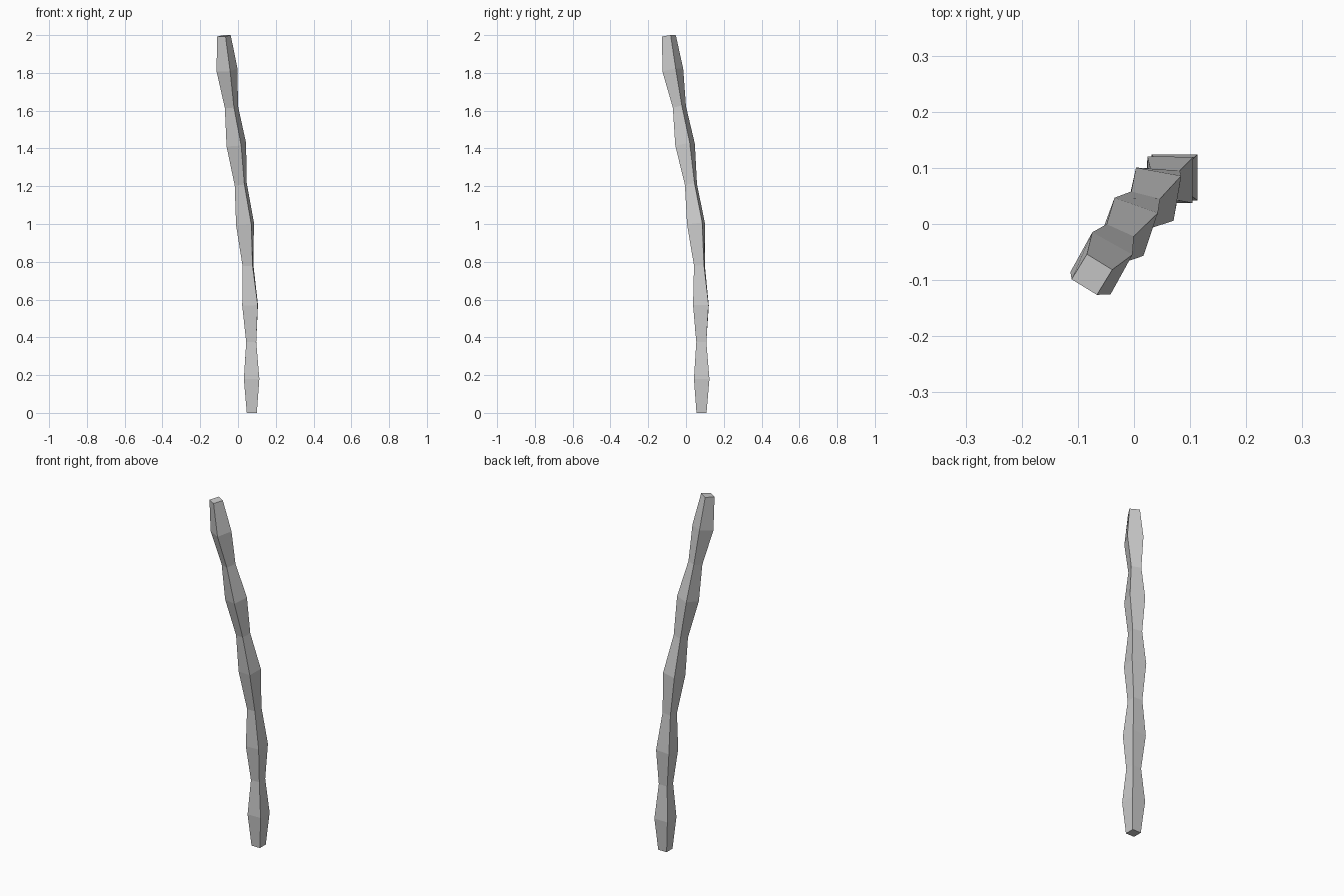
import bpy, bmesh
from math import radians
from mathutils import Vector, Matrix

if "Cube" in bpy.data.objects:
    bpy.data.objects.remove(bpy.data.objects["Cube"])

# Ring centres along the bent stem: x, y, z, twist in degrees
path = [
    (0.073, 0.082, 0.00, 0), (0.072, 0.083, 0.18, 0), (0.070, 0.081, 0.375, 0),
    (0.064, 0.079, 0.57, -1), (0.053, 0.071, 0.78, -5), (0.037, 0.053, 1.00, -10),
    (0.0145, 0.026, 1.21, -14), (-0.009, -0.005, 1.42, -19), (-0.035, -0.035, 1.62, -24),
    (-0.058, -0.070, 1.815, -29), (-0.075, -0.090, 1.996, -31.5),
]
NARROW, WIDE = 0.053, 0.082
points = [Vector(p[:3]) for p in path]

# Square rings, alternately narrow and wide, set square to the stem
bm = bmesh.new()
rings = []
for i, (centre, row) in enumerate(zip(points, path)):
    tangent = points[min(i + 1, len(points) - 1)] - points[max(i - 1, 0)]
    tilt = Vector((0, 0, 1)).rotation_difference(tangent).to_matrix()
    if i == 0:
        tilt = Matrix.Identity(3)
    turn = tilt @ Matrix.Rotation(radians(row[3]), 3, 'Z')
    h = (WIDE if i % 2 else NARROW) / 2
    corners = [(-h, -h, 0), (h, -h, 0), (h, h, 0), (-h, h, 0)]
    rings.append([bm.verts.new(centre + turn @ Vector(c)) for c in corners])

# Sides and end caps
for low, high in zip(rings, rings[1:]):
    for k in range(4):
        n = (k + 1) % 4
        bm.faces.new((low[k], low[n], high[n], high[k]))
bm.faces.new(rings[0][::-1])
bm.faces.new(rings[-1])
bm.normal_update()

mesh = bpy.data.meshes.new("stem")
bm.to_mesh(mesh)
bm.free()
bpy.context.collection.objects.link(bpy.data.objects.new("stem", mesh))
